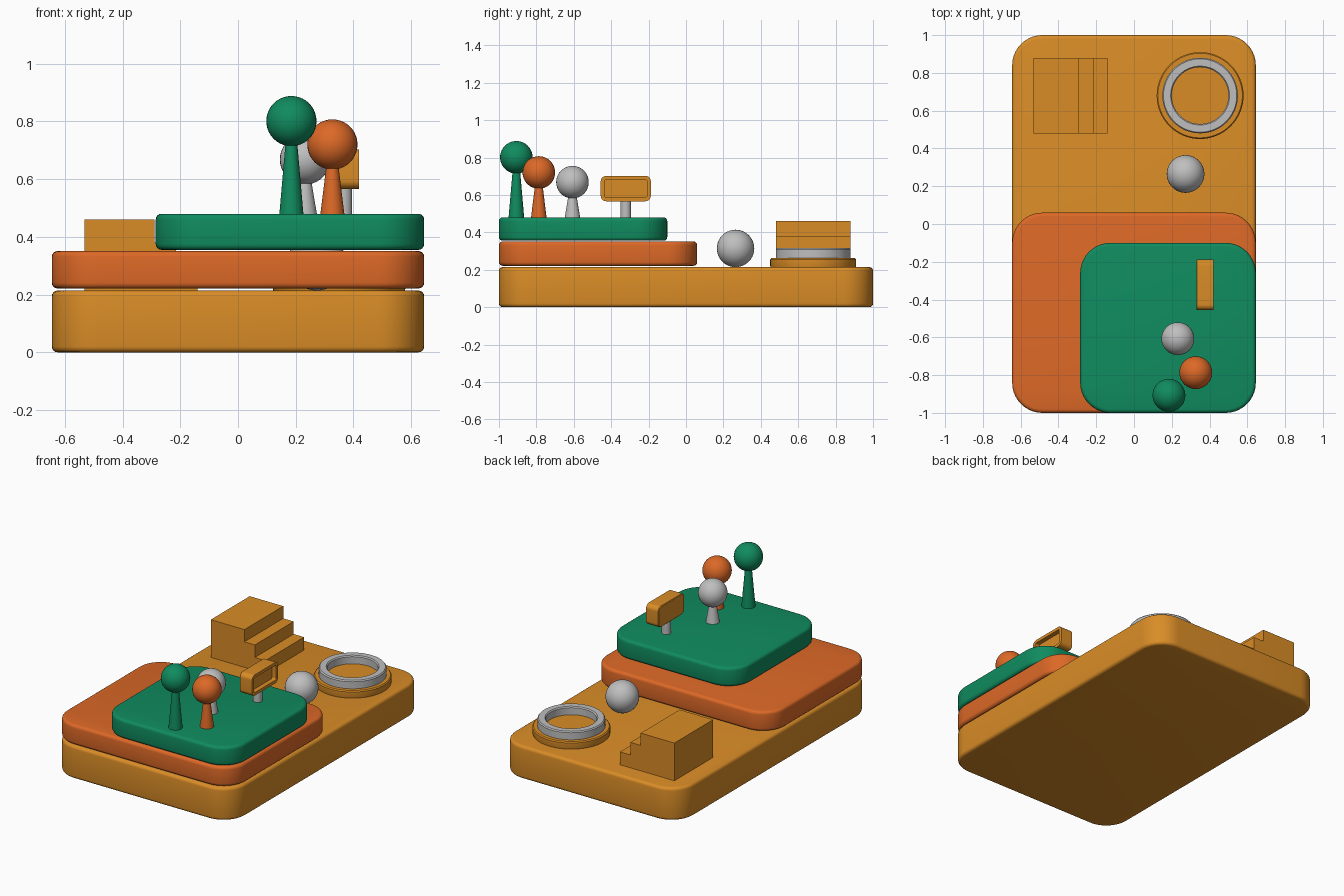
import bpy, bmesh, math

if "Cube" in bpy.data.objects:
    bpy.data.objects.remove(bpy.data.objects["Cube"])


def material(name, rgb):
    m = bpy.data.materials.new(name)
    m.diffuse_color = (*rgb, 1)
    m.use_nodes = True
    m.node_tree.nodes["Principled BSDF"].inputs["Base Color"].default_value = m.diffuse_color
    return m


MUSTARD = material("mustard", (0.70, 0.265, 0.020))
ORANGE = material("orange", (0.72, 0.140, 0.020))
GREEN = material("green", (0.005, 0.26, 0.115))
GREY = material("light_grey", (0.52, 0.52, 0.52))


def finish(name, bm, mat, smooth=True):
    bmesh.ops.recalc_face_normals(bm, faces=bm.faces)
    me = bpy.data.meshes.new(name)
    bm.to_mesh(me)
    bm.free()
    me.materials.append(mat)
    ob = bpy.data.objects.new(name, me)
    bpy.context.collection.objects.link(ob)
    if smooth:
        bpy.ops.object.select_all(action='DESELECT')
        bpy.context.view_layer.objects.active = ob
        ob.select_set(True)
        bpy.ops.object.shade_smooth_by_angle(angle=math.radians(35))
    return ob


def rounded_rect(x0, x1, y0, y1, r, seg=10):
    pts = []
    corners = [(x1 - r, y1 - r), (x0 + r, y1 - r), (x0 + r, y0 + r), (x1 - r, y0 + r)]
    for i, (cx, cy) in enumerate(corners):
        for k in range(seg + 1):
            a = math.pi / 2 * (i + k / seg)
            pts.append((cx + r * math.cos(a), cy + r * math.sin(a)))
    return pts


def loft(name, mat, rect, r, rings, place=lambda u, v, h: (u, v, h)):
    """Rounded rectangle swept through (inset, height) rings, capped at both ends."""
    bm = bmesh.new()
    x0, x1, y0, y1 = rect
    loops = []
    for d, h in rings:
        pts = rounded_rect(x0 + d, x1 - d, y0 + d, y1 - d, max(r - d, 0.004))
        loops.append([bm.verts.new(place(u, v, h)) for u, v in pts])
    n = len(loops[0])
    for a, b in zip(loops, loops[1:]):
        for i in range(n):
            j = (i + 1) % n
            bm.faces.new((a[i], a[j], b[j], b[i]))
    bm.faces.new(loops[0][::-1])
    bm.faces.new(loops[-1])
    return finish(name, bm, mat)


def slab(name, mat, rect, z0, z1, e=0.02):
    arc = [(e * (1 - math.sin(math.pi / 2 * k / 4)), e * (1 - math.cos(math.pi / 2 * k / 4)))
           for k in range(5)]
    rings = [(d, z0 + h) for d, h in arc] + [(d, z1 - h) for d, h in arc[::-1]]
    return loft(name, mat, rect, 0.16, rings)


def lathe(name, mat, cx, cy, profile, n=64, closed=False):
    bm = bmesh.new()
    loops = [[bm.verts.new((cx + r * math.cos(2 * math.pi * i / n),
                            cy + r * math.sin(2 * math.pi * i / n), z)) for i in range(n)]
             for r, z in profile]
    pairs = list(zip(loops, loops[1:]))
    if closed:
        pairs.append((loops[-1], loops[0]))
    else:
        bm.faces.new(loops[0][::-1])
        bm.faces.new(loops[-1])
    for a, b in pairs:
        for i in range(n):
            j = (i + 1) % n
            bm.faces.new((a[i], a[j], b[j], b[i]))
    return finish(name, bm, mat)


def ball(name, mat, x, y, z, r):
    bm = bmesh.new()
    bmesh.ops.create_uvsphere(bm, u_segments=32, v_segments=20, radius=r)
    bmesh.ops.translate(bm, verts=bm.verts, vec=(x, y, z))
    return finish(name, bm, mat)


# Three stacked terraces
slab("base_terrace", MUSTARD, (-0.645, 0.645, -1.0, 1.0), 0.0, 0.214)
slab("middle_terrace", ORANGE, (-0.645, 0.645, -1.0, 0.06), 0.221, 0.351)
slab("upper_terrace", GREEN, (-0.285, 0.645, -1.0, -0.1), 0.355, 0.48)

# Ball-topped trees on tapered trunks
for label, mat, x, y, z in (("green", GREEN, 0.185, -0.907, 0.801),
                            ("orange", ORANGE, 0.327, -0.787, 0.72),
                            ("grey", GREY, 0.232, -0.607, 0.668)):
    lathe(label + "_tree_trunk", mat, x, y, [(0.042, 0.475), (0.018, z - 0.05)], 32)
    ball(label + "_tree_crown", mat, x, y, z, 0.087)

# Sign on a post, with a recessed panel facing +x
lathe("sign_post", GREY, 0.367, -0.322, [(0.028, 0.475), (0.028, 0.575)], 32)
loft("sign_board", MUSTARD, (-0.456, -0.188, 0.566, 0.702), 0.03,
     [(0.004, 0.33), (0, 0.334), (0, 0.42), (0.02, 0.42), (0.02, 0.39)],
     place=lambda u, v, h: (h, u, v))

# Loose ball
ball("loose_ball", GREY, 0.273, 0.265, 0.314, 0.1)

# Round pool: pad and rim
lathe("pool_pad", MUSTARD, 0.35, 0.68,
      [(0.225, 0.205), (0.23, 0.222), (0.23, 0.255), (0.224, 0.262)])
lathe("pool_rim", GREY, 0.35, 0.68,
      [(0.2, 0.258), (0.2, 0.308), (0.194, 0.315), (0.156, 0.315), (0.15, 0.308), (0.15, 0.258)],
      closed=True)

# Staircase: stepped profile extruded along y
bm = bmesh.new()
steps = [(-0.532, 0.205), (-0.14, 0.205), (-0.14, 0.298), (-0.215, 0.298), (-0.215, 0.38),
         (-0.29, 0.38), (-0.29, 0.46), (-0.532, 0.46)]
face = bm.faces.new([bm.verts.new((x, 0.48, z)) for x, z in steps])
ext = bmesh.ops.extrude_face_region(bm, geom=[face])
bmesh.ops.translate(bm, vec=(0, 0.4, 0),
                    verts=[g for g in ext["geom"] if isinstance(g, bmesh.types.BMVert)])
finish("staircase", bm, MUSTARD, smooth=False)
